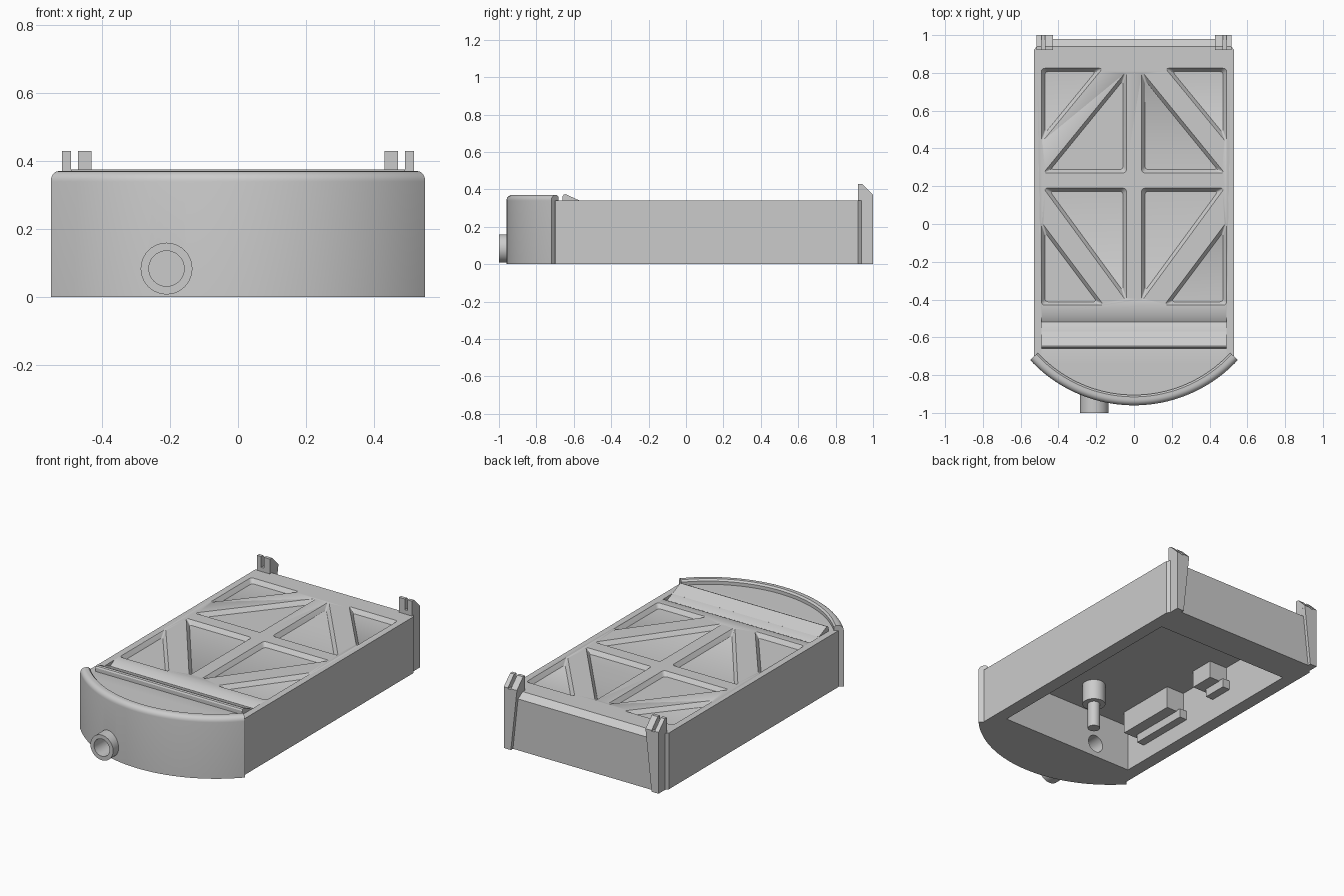
import bpy, bmesh, math
from mathutils import Vector

if "Cube" in bpy.data.objects:
    bpy.data.objects.remove(bpy.data.objects["Cube"])

grey = bpy.data.materials.new("plain_grey")
grey.diffuse_color = (0.6, 0.6, 0.6, 1)
grey.use_nodes = True
grey.node_tree.nodes["Principled BSDF"].inputs["Base Color"].default_value = grey.diffuse_color


def make(name, bm):
    bmesh.ops.recalc_face_normals(bm, faces=bm.faces)
    me = bpy.data.meshes.new(name)
    bm.to_mesh(me)
    bm.free()
    me.materials.append(grey)
    ob = bpy.data.objects.new(name, me)
    bpy.context.collection.objects.link(ob)
    return ob


def loft(name, rings):
    """Skin equal-length closed rings and cap both ends."""
    bm = bmesh.new()
    vs = [[bm.verts.new(p) for p in r] for r in rings]
    n = len(vs[0])
    for a, b in zip(vs, vs[1:]):
        for i in range(n):
            j = (i + 1) % n
            bm.faces.new((a[i], a[j], b[j], b[i]))
    bm.faces.new(vs[0])
    bm.faces.new(vs[-1])
    return make(name, bm)


def prism_z(name, pts, z0, z1):
    return loft(name, [[(x, y, z) for x, y in pts] for z in (z0, z1)])


def prism_x(name, pts, x0, x1):
    return loft(name, [[(x, y, z) for y, z in pts] for x in (x0, x1)])


def box(name, x0, x1, y0, y1, z0, z1):
    return prism_z(name, [(x0, y0), (x1, y0), (x1, y1), (x0, y1)], z0, z1)


def circle(r, n=40):
    return [(r * math.cos(2 * math.pi * i / n), r * math.sin(2 * math.pi * i / n)) for i in range(n)]


def smooth(ob):
    bpy.ops.object.select_all(action='DESELECT')
    ob.select_set(True)
    bpy.context.view_layer.objects.active = ob
    bpy.ops.object.shade_smooth_by_angle(angle=math.radians(30))


def cut(ob, cutters):
    for c in cutters:
        m = ob.modifiers.new("cut", 'BOOLEAN')
        m.operation, m.solver, m.object = 'DIFFERENCE', 'EXACT', c
        bpy.context.view_layer.update()
        me = bpy.data.meshes.new_from_object(ob.evaluated_get(bpy.context.evaluated_depsgraph_get()))
        ob.modifiers.clear()
        ob.data = me


def inset_round(tri, d, r=0.02):
    """Inset a triangle by d and soften its corners."""
    p = [Vector(t) for t in tri]
    a, b, c = (p[1] - p[2]).length, (p[2] - p[0]).length, (p[0] - p[1]).length
    centre = (p[0] * a + p[1] * b + p[2] * c) / (a + b + c)
    area = abs((p[1] - p[0]).cross(p[2] - p[0])) / 2
    k = 1 - d * (a + b + c) / (2 * area)
    p = [centre + (q - centre) * k for q in p]
    out = []
    for i in range(3):
        q = p[i]
        s = q + (p[i - 1] - q).normalized() * r
        e = q + (p[(i + 1) % 3] - q).normalized() * r
        for t in (0, 0.25, 0.5, 0.75, 1):
            out.append(s * (1 - t) ** 2 + q * 2 * t * (1 - t) + e * t * t)
    return out


TOP, ARC_Y = 0.34, -0.21
cutters = []

# main body: straight sides, bowed front, stepped back
a = math.asin(0.53 / 0.72)
outline = [(0.72 * math.sin(t), ARC_Y - 0.72 * math.cos(t))
           for t in [-a + 2 * a * i / 40 for i in range(41)]]
outline += [(0.53, 0.92), (0.515, 0.94), (0.515, 0.98), (-0.515, 0.98), (-0.515, 0.94), (-0.53, 0.92)]
body = prism_z("body", outline, 0, TOP)

# open underside
cutters.append(box("cavity_cutter", -0.45, 0.45, -0.59, 0.78, -0.1, 0.285))

# triangular lightening pockets, mirrored left and right
tris = [[(0.165, 0.825), (0.49, 0.825), (0.49, 0.43)],
        [(0.04, 0.81), (0.04, 0.27), (0.48, 0.27)],
        [(0.04, 0.19), (0.48, 0.19), (0.04, -0.41)],
        [(0.49, 0.01), (0.49, -0.43), (0.16, -0.43)]]
for tri in tris:
    for s in (1, -1):
        rings = []
        for z, d in ((TOP + 0.01, -0.007), (TOP - 0.025, 0.018)):
            rings.append([(s * v.x, v.y, z) for v in inset_round(tri, d)])
        cutters.append(loft("pocket_cutter", rings))

# dip behind the ramp and chamfer along the back edge
cutters.append(prism_x("dip_cutter", [(-0.59, 0.35), (-0.52, 0.318), (-0.48, 0.34), (-0.462, 0.35)], -0.49, 0.49))
cutters.append(prism_x("chamfer_cutter", [(0.94, TOP), (0.99, 0.3025), (1.05, 0.3025), (1.05, 0.4), (0.94, 0.4)], -0.6, 0.6))

# pipe bore
PX, PZ = -0.21, 0.084
bore = loft("bore_cutter", [[(PX + u, y, PZ + v) for u, v in circle(0.052)] for y in (-1.1, -0.5)])
cutters.append(bore)
cut(body, cutters)
smooth(body)

# raised ramp across the top
prism_x("ramp", [(-0.66, 0.33), (-0.66, 0.362), (-0.655, 0.371), (-0.645, 0.375), (-0.568, 0.34), (-0.568, 0.33)], -0.49, 0.49)

# curved front panel with a rounded top edge
section = [(0.695, 0), (0.75, 0)]
section += [(0.72 + 0.03 * math.cos(t), 0.34 + 0.03 * math.sin(t))
            for t in [math.pi / 2 * i / 6 for i in range(7)]]
section += [(0.705, 0.37), (0.695, 0.36)]
a = math.asin(0.55 / 0.75)
panel = loft("front_panel", [[(r * math.sin(t), ARC_Y - r * math.cos(t), z) for r, z in section]
                             for t in [-a + 2 * a * i / 48 for i in range(49)]])
cut(panel, [bore])
smooth(panel)

# hollow pipe stub
bm = bmesh.new()
n = 40
rings = [[bm.verts.new((PX + u, y, PZ + v)) for u, v in circle(r, n)]
         for r, y in ((0.052, -0.9), (0.052, -1.0), (0.076, -1.0), (0.076, -0.9))]
for k in range(4):
    p, q = rings[k], rings[(k + 1) % 4]
    for i in range(n):
        j = (i + 1) % n
        bm.faces.new((p[i], p[j], q[j], q[i]))
smooth(make("pipe", bm))

# back corner posts with two sloped prongs each
for side, s in (("left", -1), ("right", 1)):
    lower = [(0.92, 0), (1, 0), (1, 0.365), (0.92, 0.365)]
    loft(side + "_post", [[(s * (0.43 + 0.04 * (1 - z / 0.365)), y, z) for y, z in lower],
                          [(s * 0.517, y, z) for y, z in lower]])
    prong = [(0.92, 0.36), (1, 0.36), (1, 0.37), (0.94, 0.43), (0.92, 0.43)]
    prism_x(side + "_outer_prong", prong, s * 0.49, s * 0.517)
    prism_x(side + "_inner_prong", prong, s * 0.43, s * 0.47)

# stepped blocks inside on the side wall
for name, y0, y1, z in (("long_block", -0.48, -0.10, 0.15), ("short_block", 0.13, 0.28, 0.18)):
    box(name, -0.46, -0.33, y0, y1, z, 0.29)
    box(name + "_ledge", -0.46, -0.40, y0 + 0.03, y1 + 0.03, z - 0.05, z + 0.005)

# hanging peg inside
for name, r, z0, z1 in (("peg_base", 0.065, 0.16, 0.29), ("peg_tip", 0.035, 0.003, 0.165)):
    smooth(prism_z(name, [(x, y - 0.355) for x, y in circle(r)], z0, z1))

for c in cutters:
    bpy.data.objects.remove(c)
